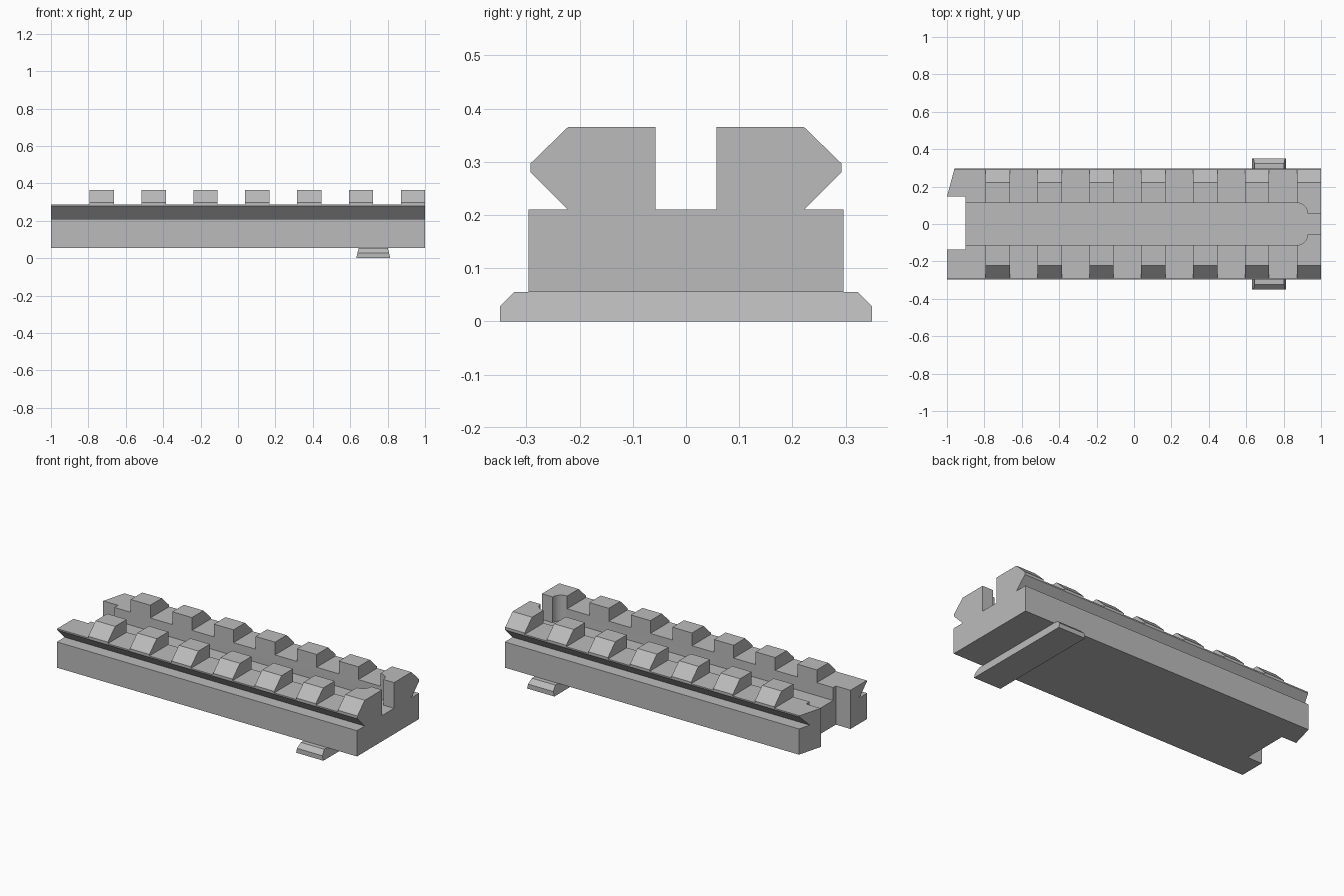
import bpy, bmesh, math
from mathutils import Vector

if "Cube" in bpy.data.objects:
    bpy.data.objects.remove(bpy.data.objects["Cube"], do_unlink=True)

grey = bpy.data.materials.new("plain_grey")
grey.use_nodes = True
grey.diffuse_color = (0.5, 0.5, 0.5, 1)
grey.node_tree.nodes["Principled BSDF"].inputs["Base Color"].default_value = (0.5, 0.5, 0.5, 1)


def prism(name, points, place, start, end):
    """Extrude a flat outline; place(p, q, t) gives the 3D position."""
    bm = bmesh.new()
    face = bm.faces.new([bm.verts.new(place(p, q, start)) for p, q in points])
    shift = Vector(place(0, 0, end)) - Vector(place(0, 0, start))
    grown = bmesh.ops.extrude_face_region(bm, geom=[face], use_keep_orig=True)
    moved = [v for v in grown["geom"] if isinstance(v, bmesh.types.BMVert)]
    bmesh.ops.translate(bm, verts=moved, vec=shift)
    bmesh.ops.recalc_face_normals(bm, faces=bm.faces)
    mesh = bpy.data.meshes.new(name)
    bm.to_mesh(mesh)
    bm.free()
    mesh.materials.append(grey)
    obj = bpy.data.objects.new(name, mesh)
    bpy.context.collection.objects.link(obj)
    return obj


def along_x(p, q, t):
    return (t, p, q)


def along_z(p, q, t):
    return (p, q, t)


def mirrored(half):
    return half + [(-y, z) for y, z in reversed(half)]


def cut(target, cutter):
    cutter.hide_render = True
    mod = target.modifiers.new("cut", "BOOLEAN")
    mod.operation, mod.solver, mod.object = "DIFFERENCE", "EXACT", cutter
    bpy.context.view_layer.objects.active = target
    bpy.ops.object.modifier_apply(modifier=mod.name)
    bpy.data.objects.remove(cutter, do_unlink=True)


def box_cutter(name, x0, x1, y0, y1, z0):
    return prism(name, [(x0, y0), (x1, y0), (x1, y1), (x0, y1)], along_z, z0, 0.6)


# Rail body: square base with a dovetail head
half = [(0.296, 0.055), (0.296, 0.21), (0.222, 0.21), (0.292, 0.28),
        (0.292, 0.297), (0.222, 0.365)]
rail = prism("rail_body", mirrored(half), along_x, -1, 1)

# Long top channel with rounded corners and a narrow mouth at one end
radius = 0.055
arc = [(0.873 + radius * math.sin(a), 0.057 + radius * math.cos(a))
       for a in (math.pi / 2 * i / 8 for i in range(9))]
channel = [(-1.1, 0.112)] + arc + [(1.1, 0.057)]
cut(rail, prism("channel_cutter", mirrored(channel)[:len(channel)]
                + [(x, -y) for x, y in reversed(channel)], along_z, 0.21, 0.6))

# Cross slots between the teeth
pitch, tooth = 0.2772, 0.13
edges = [-1.1 - tooth] + [-0.793 + pitch * i for i in range(7)]
for left, right in zip(edges, edges[1:]):
    cut(rail, box_cutter("slot_cutter", left + tooth, right, -0.5, 0.5, 0.288))

# End notch and slanted back corner
cut(rail, box_cutter("notch_cutter", -1.1, -0.902, -0.137, 0.146, -0.1))
cut(rail, prism("corner_cutter", [(-1, 0.146), (-0.946, 0.348), (-1.2, 0.348), (-1.2, 0.146)],
                along_z, -0.1, 0.6))

# Cross key under the rail: chamfered ends, sides narrowing upward
key_half = [(0.35, 0), (0.35, 0.028), (0.323, 0.055)]
key = prism("cross_key", mirrored(key_half), along_x, 0.632, 0.814)
for v in key.data.vertices:
    v.co.x -= math.copysign(0.013, v.co.x - 0.723) * v.co.z / 0.055

for obj in (rail, key):
    bpy.ops.object.select_all(action="DESELECT")
    obj.select_set(True)
    bpy.context.view_layer.objects.active = obj
    bpy.ops.object.shade_smooth_by_angle(angle=math.radians(30))
